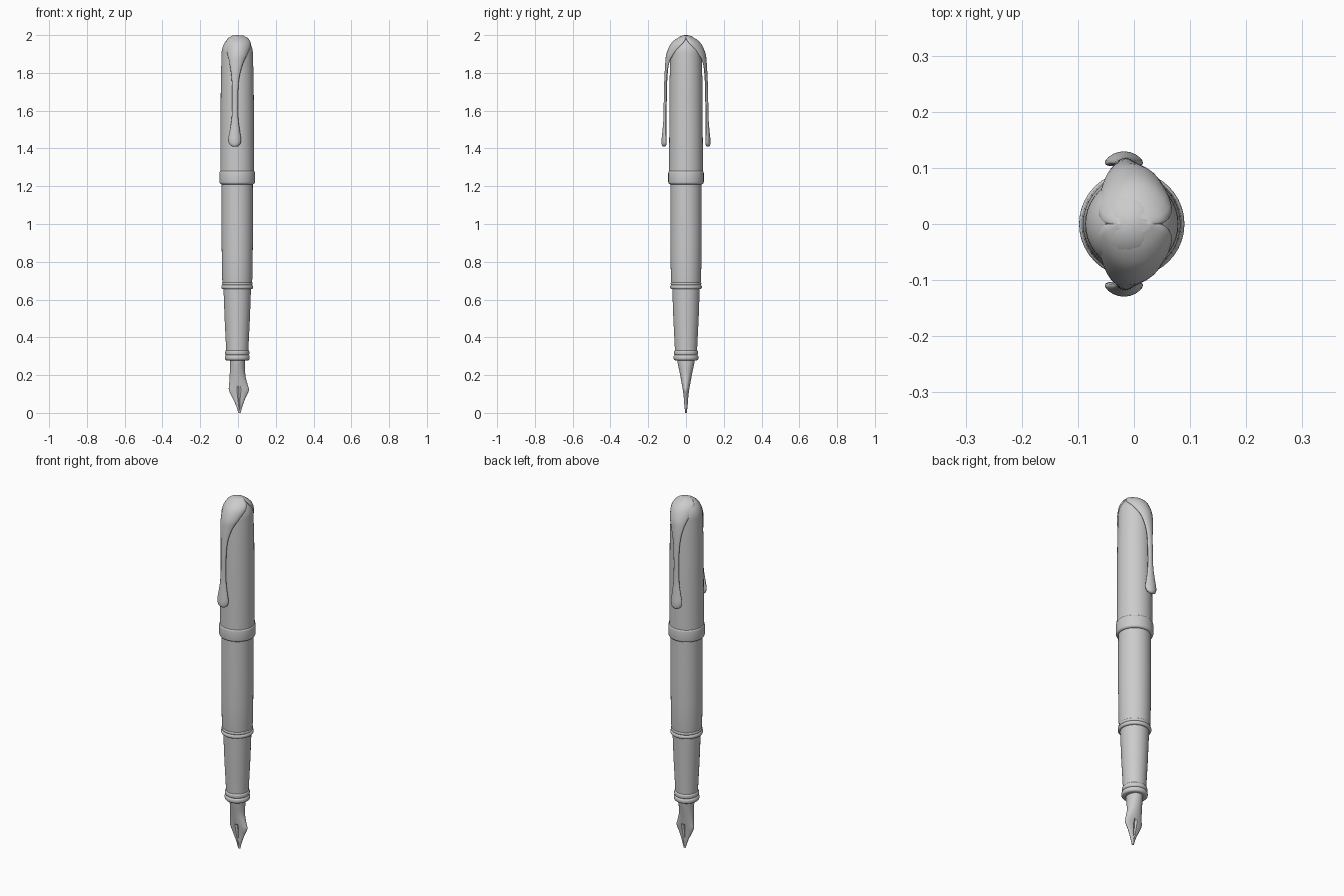
import bpy, bmesh, math

cube = bpy.data.objects.get("Cube")
if cube:
    bpy.data.objects.remove(cube, do_unlink=True)

grey = bpy.data.materials.new("plain grey")
grey.use_nodes = True
colour = (0.6, 0.6, 0.6, 1)
grey.diffuse_color = colour
grey.node_tree.nodes["Principled BSDF"].inputs["Base Color"].default_value = colour

AXIS_X = -0.004


def loft(name, rings, angle=40):
    """Skin a list of closed rings of points and cap both ends."""
    bm = bmesh.new()
    loops = [[bm.verts.new(p) for p in ring] for ring in rings]
    n = len(loops[0])
    for a, b in zip(loops, loops[1:]):
        for i in range(n):
            j = (i + 1) % n
            bm.faces.new((a[i], a[j], b[j], b[i]))
    bm.faces.new(loops[0])
    bm.faces.new(loops[-1])
    bmesh.ops.recalc_face_normals(bm, faces=bm.faces)
    mesh = bpy.data.meshes.new(name)
    bm.to_mesh(mesh)
    bm.free()
    mesh.materials.append(grey)
    obj = bpy.data.objects.new(name, mesh)
    bpy.context.collection.objects.link(obj)
    bpy.ops.object.select_all(action="DESELECT")
    obj.select_set(True)
    bpy.context.view_layer.objects.active = obj
    bpy.ops.object.shade_smooth_by_angle(angle=math.radians(angle))
    return obj


def angles(n):
    return [math.tau * i / n for i in range(n)]


def turned(name, profile, n=40):
    """Revolve (radius, z) pairs about the pen axis."""
    return loft(name, [[(AXIS_X + r * math.cos(t), r * math.sin(t), z)
                        for t in angles(n)] for r, z in profile])


def band(name, radius, low, high, edge):
    """Rounded ring around the pen."""
    steps = [math.pi / 2 * i / 4 for i in range(5)]
    bottom = [(radius - edge + edge * math.sin(a), low + edge - edge * math.cos(a)) for a in steps]
    top = [(r, low + high - z) for r, z in reversed(bottom)]
    return turned(name, bottom + top)


def refine(rows, steps=5):
    """Smoothly interpolate rows of numbers (Catmull-Rom)."""
    out = []
    for i in range(len(rows) - 1):
        p0, p1, p2 = rows[max(i - 1, 0)], rows[i], rows[i + 1]
        p3 = rows[min(i + 2, len(rows) - 1)]
        for s in range(steps):
            t = s / steps
            out.append([b + t / 2 * (c - a + t * (2*a - 5*b + 4*c - d + t * (3*(b - c) + d - a)))
                        for a, b, c, d in zip(p0, p1, p2, p3)])
    return out + [rows[-1]]


# Cap with domed crown
dome = [(0.083 * math.cos(a), 1.9 + 0.1 * math.sin(a))
        for a in [math.pi / 2 * i / 12 for i in range(12)]]
turned("cap", [(0.09, 1.24), (0.089, 1.4), (0.087, 1.75)] + dome + [(0.003, 2.0)])
band("cap_band", 0.094, 1.21, 1.283, 0.012)

# Barrel, grip and their trim rings
turned("barrel", [(0.076, 0.675), (0.080, 0.71), (0.082, 0.85), (0.083, 1.0), (0.082, 1.23)])
band("barrel_ring_upper", 0.081, 0.675, 0.693, 0.008)
band("barrel_ring_lower", 0.084, 0.655, 0.677, 0.009)
turned("grip", [(0.058, 0.3), (0.059, 0.34), (0.067, 0.5), (0.073, 0.665)])
band("grip_ring_upper", 0.064, 0.305, 0.332, 0.009)
band("grip_ring_lower", 0.066, 0.278, 0.307, 0.011)

# Two clips flowing out of the crown: z, left edge, right edge, outer y, half depth
clip_rows = refine([
    (1.997, -0.030, 0.030, 0.015, 0.010),
    (1.980, -0.056, 0.056, 0.052, 0.025),
    (1.950, -0.066, 0.068, 0.083, 0.028),
    (1.900, -0.056, 0.050, 0.104, 0.018),
    (1.850, -0.045, 0.027, 0.110, 0.010),
    (1.780, -0.035, 0.008, 0.114, 0.008),
    (1.700, -0.031, 0.001, 0.117, 0.008),
    (1.570, -0.033, 0.001, 0.119, 0.008),
    (1.500, -0.043, 0.009, 0.124, 0.010),
    (1.450, -0.052, 0.016, 0.129, 0.013),
    (1.425, -0.047, 0.012, 0.129, 0.013),
    (1.413, -0.034, 0.000, 0.125, 0.009),
    (1.409, -0.020, -0.014, 0.118, 0.002),
])
for side, label in ((-1, "front"), (1, "back")):
    rings = []
    for z, left, right, outer, depth in clip_rows:
        mid, half = (left + right) / 2, (right - left) / 2
        rings.append([(mid + half * math.cos(t),
                       side * (outer - depth + depth * math.sin(t) - 6 * (half * math.cos(t)) ** 2),
                       z) for t in angles(20)])
    loft(label + "_clip", rings, 60)

# Nib with a fine slit on both faces: z, left edge, right edge, half thickness
nib_rows = refine([
    (0.300, -0.042, 0.037, 0.047),
    (0.270, -0.042, 0.037, 0.045),
    (0.200, -0.044, 0.039, 0.031),
    (0.150, -0.047, 0.051, 0.022),
    (0.120, -0.048, 0.058, 0.017),
    (0.080, -0.030, 0.040, 0.012),
    (0.040, -0.011, 0.025, 0.009),
    (0.000, 0.002, 0.014, 0.004),
])
nib_rings = []
for z, left, right, thick in nib_rows:
    mid, half = (left + right) / 2, (right - left) / 2
    ring = []
    for i, t in enumerate(angles(32)):
        slit = 0.6 if i in (8, 24) and 0.02 < z < 0.14 else 1
        ring.append((mid + half * math.cos(t), thick * slit * math.sin(t), z))
    nib_rings.append(ring)
loft("nib", nib_rings, 35)
